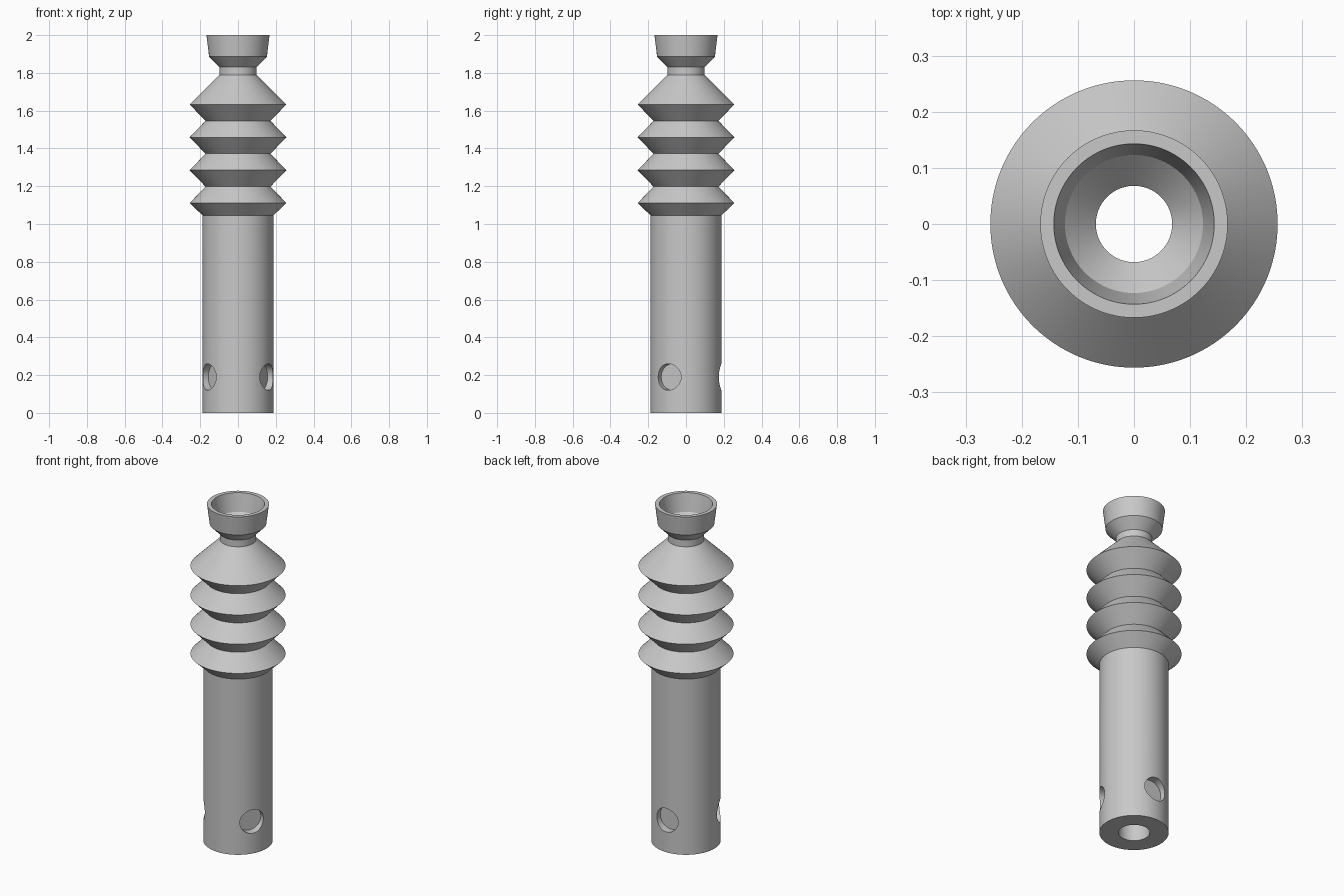
import bpy, bmesh, math
from mathutils import Matrix, Vector

cube = bpy.data.objects.get("Cube")
if cube:
    bpy.data.objects.remove(cube, do_unlink=True)

SEGMENTS = 128
BODY_R, BORE_R, NECK_R, NECK_BORE = 0.187, 0.085, 0.098, 0.068
PEAK_R, VALLEY_R, PITCH, WALL = 0.256, 0.172, 0.174, 0.04
FOLDS, FIRST_PEAK = 4, 1.111

grey = bpy.data.materials.new("plain grey")
grey.use_nodes = True
grey.diffuse_color = (0.58, 0.58, 0.58, 1)
grey.node_tree.nodes["Principled BSDF"].inputs["Base Color"].default_value = (0.58, 0.58, 0.58, 1)


def make_object(name, bm):
    bmesh.ops.recalc_face_normals(bm, faces=bm.faces)
    mesh = bpy.data.meshes.new(name)
    bm.to_mesh(mesh)
    bm.free()
    mesh.materials.append(grey)
    obj = bpy.data.objects.new(name, mesh)
    bpy.context.collection.objects.link(obj)
    return obj


def lathe(name, profile):
    """Turn a closed (radius, height) profile around the z axis."""
    bm = bmesh.new()
    verts = [bm.verts.new((r, 0, z)) for r, z in profile]
    edges = [bm.edges.new((a, b)) for a, b in zip(verts, verts[1:] + verts[:1])]
    bmesh.ops.spin(bm, geom=verts + edges, cent=(0, 0, 0), axis=(0, 0, 1),
                   angle=math.tau, steps=SEGMENTS, use_duplicate=False)
    bmesh.ops.remove_doubles(bm, verts=bm.verts, dist=1e-5)
    return make_object(name, bm)


# Zigzag folds, shared by the outside and the hollow inside
folds = []
for i in range(FOLDS):
    z = FIRST_PEAK + i * PITCH
    folds.append((PEAK_R, z))
    if i < FOLDS - 1:
        folds.append((VALLEY_R, z + PITCH / 2))

# Tube, bellows, neck and cup on the outside
outside = [(BODY_R, 0), (BODY_R, 1.045)] + folds + [
    (NECK_R, 1.79), (NECK_R, 1.83), (0.153, 1.886), (0.167, 2)]

# Cup, neck bore, hollow bellows and tube bore on the inside
inside = [(0.143, 2), (0.123, 1.895), (NECK_BORE, 1.84), (NECK_BORE, 1.775)]
inside += [(r - WALL, z) for r, z in reversed(folds)]
inside += [(0.15, 1.045), (BORE_R, 1.03), (BORE_R, 0)]

cup = lathe("bellows_suction_cup", outside + inside)

# Three flat-bottomed round pockets around the foot of the tube
bm = bmesh.new()
for degrees in (-30, 90, 210):
    turn = Matrix.Rotation(math.radians(degrees), 4, "Z")
    place = Matrix.Translation(turn @ Vector((0.241, 0, 0.19)))
    tip = Matrix.Rotation(math.pi / 2, 4, "Y")
    bmesh.ops.create_cone(bm, cap_ends=True, segments=64, radius1=0.07,
                          radius2=0.07, depth=0.2, matrix=place @ turn @ tip)
cutter = make_object("pocket_cutter", bm)
cutter.hide_render = True

cut = cup.modifiers.new("pockets", "BOOLEAN")
cut.operation = "DIFFERENCE"
cut.solver = "EXACT"
cut.object = cutter
bpy.ops.object.select_all(action="DESELECT")
cup.select_set(True)
bpy.context.view_layer.objects.active = cup
bpy.ops.object.modifier_apply(modifier=cut.name)
bpy.data.objects.remove(cutter, do_unlink=True)
bpy.ops.object.shade_smooth_by_angle(angle=math.radians(30))
